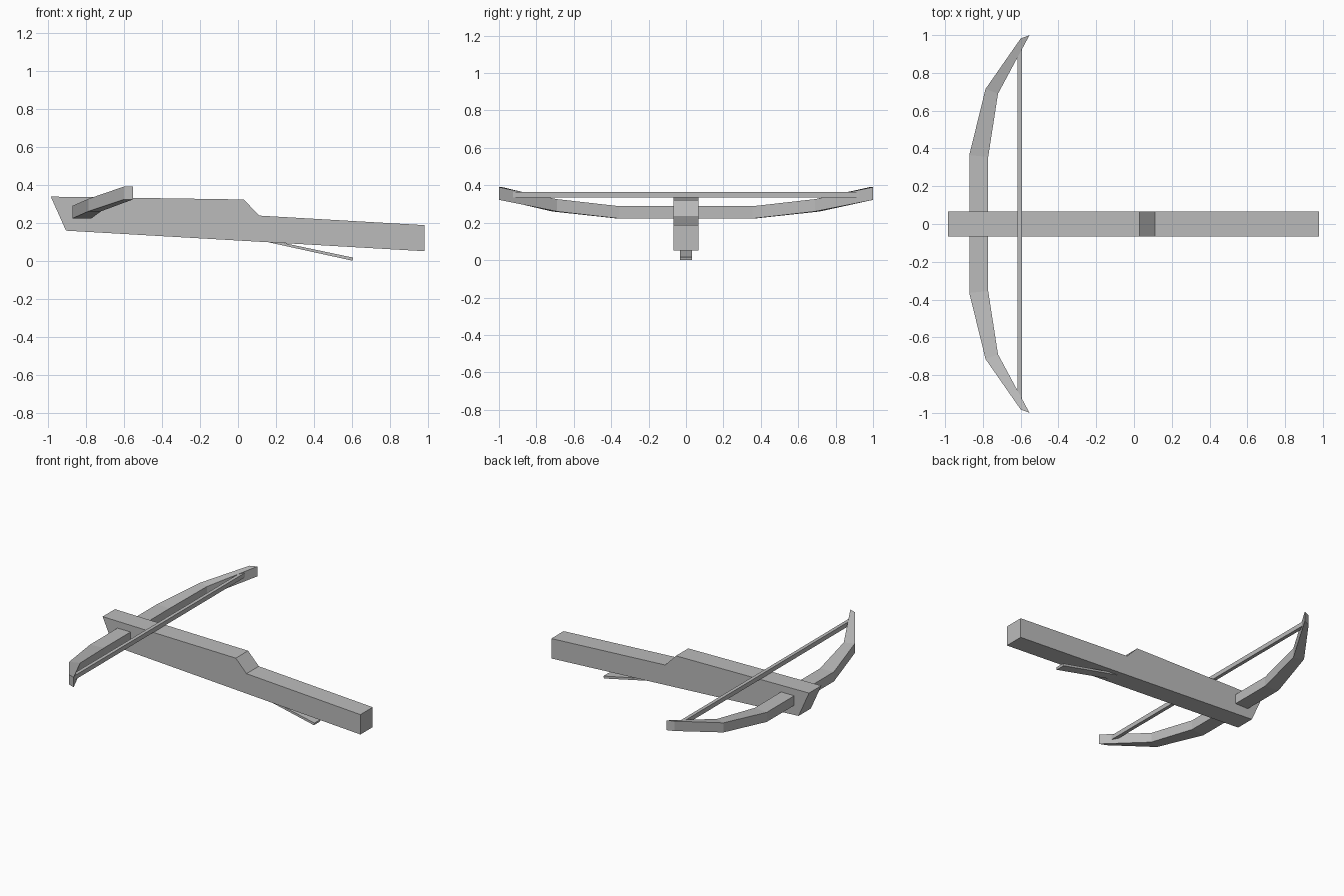
import bpy
import bmesh

cube = bpy.data.objects.get("Cube")
if cube:
    bpy.data.objects.remove(cube, do_unlink=True)

grey = bpy.data.materials.new("plain grey")
grey.use_nodes = True
COLOUR = (0.5, 0.5, 0.5, 1)
grey.diffuse_color = COLOUR
grey.node_tree.nodes["Principled BSDF"].inputs["Base Color"].default_value = COLOUR


def finish(name, bm):
    """Turn a bmesh into a flat-shaded object."""
    bmesh.ops.recalc_face_normals(bm, faces=bm.faces)
    mesh = bpy.data.meshes.new(name)
    bm.to_mesh(mesh)
    bm.free()
    mesh.materials.append(grey)
    obj = bpy.data.objects.new(name, mesh)
    bpy.context.collection.objects.link(obj)
    return obj


def loft(name, rings):
    """Join equal rings of points into a closed solid."""
    bm = bmesh.new()
    loops = [[bm.verts.new(p) for p in ring] for ring in rings]
    count = len(loops[0])
    for a, b in zip(loops, loops[1:]):
        for i in range(count):
            j = (i + 1) % count
            bm.faces.new((a[i], a[j], b[j], b[i]))
    bm.faces.new(loops[0])
    bm.faces.new(loops[-1])
    return finish(name, bm)


def side_profile(name, points, half_width):
    """Extrude an x-z outline evenly to both sides."""
    return loft(name, [[(x, y, z) for x, z in points]
                       for y in (-half_width, half_width)])


# Stock with a raised front deck and a lower butt
side_profile("stock", [(-0.985, 0.337), (0.03, 0.322), (0.112, 0.237),
                       (0.98, 0.187), (0.98, 0.05), (-0.905, 0.158)], 0.067)

# Long flat trigger lever under the stock
side_profile("trigger_lever", [(0.15, 0.112), (0.606, 0.016),
                               (0.602, 0.0), (0.146, 0.1)], 0.033)

# Bow limbs: outer x, outer y, inner x, inner y, bottom z, top z
half = [(-0.872, 0.365, -0.772, 0.355, 0.222, 0.288),
        (-0.786, 0.715, -0.72, 0.69, 0.26, 0.326),
        (-0.6, 0.982, -0.553, 1.0, 0.322, 0.39)]
sections = [(s, p) for s, ps in ((-1, half[::-1]), (1, half)) for p in ps]
loft("bow", [[(ox, s * oy, low), (ix, s * iy, low),
              (ix, s * iy, high), (ox, s * oy, high)]
             for s, (ox, oy, ix, iy, low, high) in sections])

# Bowstring stretched between the limb tips
side_profile("bowstring", [(-0.617, 0.335), (-0.593, 0.335),
                           (-0.593, 0.365), (-0.617, 0.365)], 0.93)
